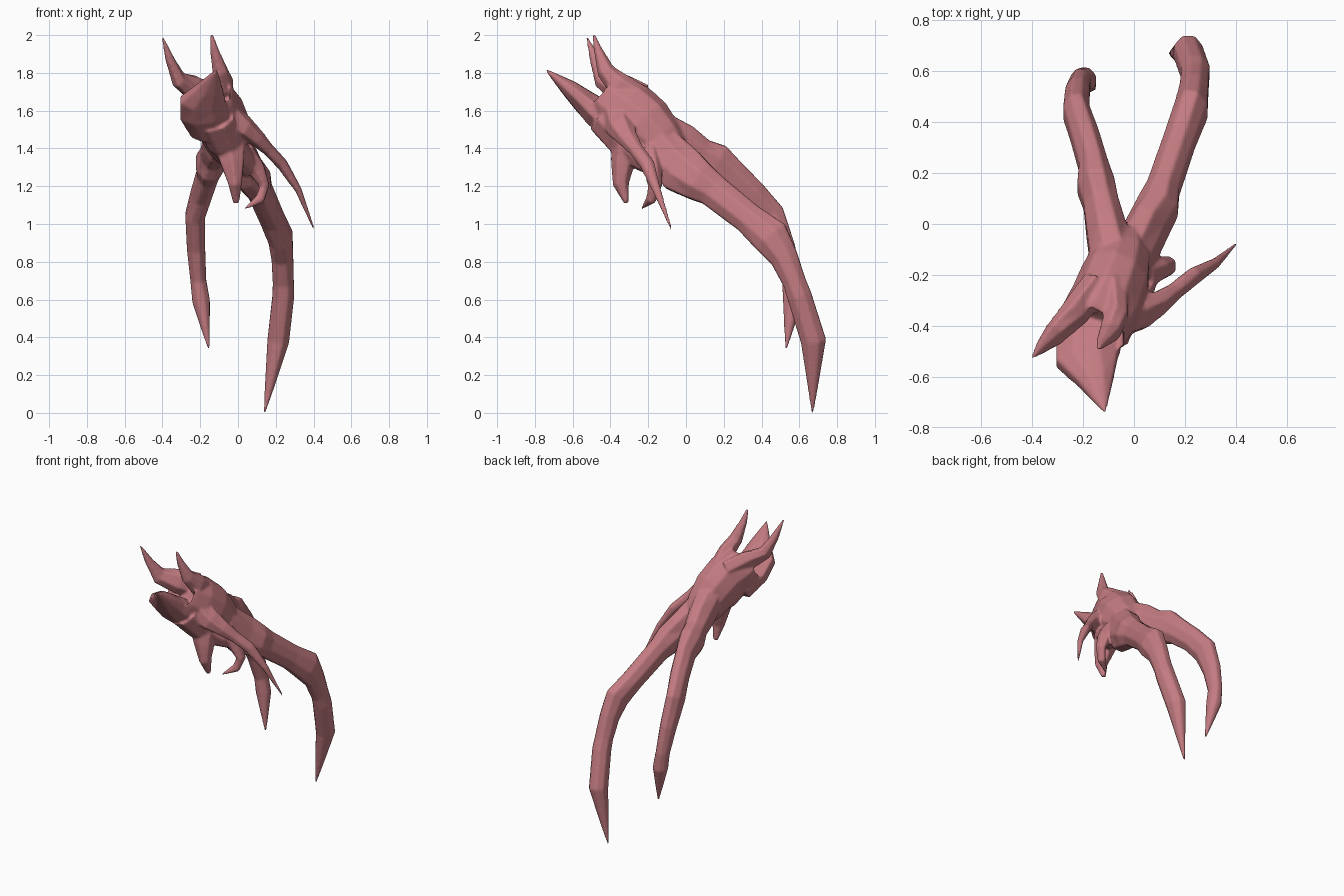
import bpy, bmesh, math
from mathutils import Vector

flesh = bpy.data.materials.new("dusky pink flesh")
flesh.diffuse_color = (0.55, 0.2, 0.22, 1)
parts = []


def limb(name, nodes, sides=8, cavity=0):
    """Loft elliptical rings along nodes of (x, y, z, half width, half depth)."""
    bm = bmesh.new()
    pts = [Vector(n[:3]) for n in nodes]
    rings = []
    for i, n in enumerate(nodes):
        tangent = (pts[min(i + 1, len(pts) - 1)] - pts[max(i - 1, 0)]).normalized()
        side = Vector((1, 0, 0))
        side = (side - tangent * side.dot(tangent)).normalized()
        up = tangent.cross(side)
        ring = []
        for k in range(sides):
            a = 2 * math.pi * (k + 0.5) / sides
            ring.append(bm.verts.new(pts[i] + side * math.cos(a) * n[3] + up * math.sin(a) * n[4]))
        rings.append(ring)
    for a, b in zip(rings, rings[1:]):
        for k in range(sides):
            j = (k + 1) % sides
            bm.faces.new((a[k], a[j], b[j], b[k]))
    bm.faces.new(rings[0][::-1])
    cap = bm.faces.new(rings[-1])
    bmesh.ops.recalc_face_normals(bm, faces=bm.faces)
    if cavity:
        # hollow mouth at the end of the body
        bmesh.ops.inset_region(bm, faces=[cap], thickness=0.025)
        bmesh.ops.translate(bm, verts=cap.verts, vec=-tangent * cavity)
    me = bpy.data.meshes.new(name)
    bm.to_mesh(me)
    bm.free()
    me.materials.append(flesh)
    ob = bpy.data.objects.new(name, me)
    bpy.context.collection.objects.link(ob)
    parts.append(ob)


# torso rising forward to an open mouth
limb("body", [
    (-0.04, -0.06, 1.38, .085, .10), (-0.05, -0.13, 1.43, .12, .14),
    (-0.075, -0.22, 1.515, .14, .17), (-0.11, -0.31, 1.59, .145, .175),
    (-0.155, -0.39, 1.645, .145, .155), (-0.17, -0.42, 1.67, .14, .135)], 10, 0.07)

# two long hanging legs with knobbly joints
limb("long_leg", [
    (-0.02, -0.16, 1.43, .09, .12), (0.05, -0.02, 1.285, .085, .14),
    (0.095, 0.07, 1.225, .088, .115), (0.115, 0.14, 1.18, .07, .095),
    (0.18, 0.33, 1.03, .068, .088),
    (0.225, 0.45, 0.93, .07, .108), (0.235, 0.52, 0.82, .062, .08),
    (0.24, 0.575, 0.69, .06, .066), (0.24, 0.60, 0.62, .062, .07),
    (0.213, 0.675, 0.38, .062, .072),
    (0.175, 0.672, 0.18, .033, .036), (0.14, 0.67, 0.0, .006, .006)])
limb("short_leg", [
    (-0.08, -0.15, 1.50, .10, .11), (-0.11, -0.02, 1.42, .085, .12),
    (-0.13, 0.08, 1.365, .075, .095), (-0.15, 0.15, 1.32, .08, .12),
    (-0.16, 0.23, 1.265, .062, .095), (-0.195, 0.35, 1.155, .06, .085),
    (-0.227, 0.44, 1.045, .056, .09), (-0.222, 0.515, 0.87, .052, .07),
    (-0.21, 0.56, 0.70, .045, .055),
    (-0.195, 0.565, 0.59, .05, .055), (-0.155, 0.53, 0.34, .006, .006)])

# broad pointed lip below the mouth
limb("lower_beak", [
    (-0.14, -0.36, 1.50, .12, .09), (-0.18, -0.47, 1.59, .138, .085),
    (-0.185, -0.535, 1.645, .132, .07), (-0.15, -0.615, 1.715, .078, .05),
    (-0.115, -0.74, 1.815, .006, .006)])
# two horns rising as ridges along the sides of the mouth
limb("left_horn", [
    (-0.15, -0.24, 1.66, .06, .09), (-0.23, -0.345, 1.715, .058, .085),
    (-0.315, -0.435, 1.765, .042, .06), (-0.36, -0.48, 1.87, .027, .032),
    (-0.40, -0.525, 1.99, .006, .006)], 6)
limb("right_horn", [
    (-0.08, -0.25, 1.66, .06, .08), (-0.07, -0.36, 1.74, .052, .07),
    (-0.095, -0.425, 1.81, .045, .05), (-0.125, -0.465, 1.92, .026, .025),
    (-0.14, -0.49, 2.005, .009, .008)], 6)

# slender side arm
limb("side_arm", [
    (-0.05, -0.36, 1.56, .09, .09), (0.03, -0.345, 1.51, .065, .08),
    (0.10, -0.31, 1.455, .045, .058), (0.16, -0.265, 1.395, .033, .042),
    (0.235, -0.205, 1.315, .032, .042),
    (0.32, -0.155, 1.18, .02, .025), (0.403, -0.077, 0.97, .006, .006)], 6)

# belly lobe and the two hooked claws below it
limb("belly", [
    (-0.12, -0.42, 1.56, .11, .11), (-0.07, -0.33, 1.44, .10, .095),
    (0.02, -0.23, 1.34, .075, .065), (0.07, -0.16, 1.28, .045, .035)])
limb("front_claw", [
    (-0.05, -0.31, 1.44, .10, .09), (-0.03, -0.335, 1.32, .07, .065),
    (-0.015, -0.345, 1.21, .04, .045), (-0.01, -0.315, 1.11, .018, .014)], 6)
limb("rear_claw", [
    (0.03, -0.20, 1.38, .065, .07), (0.10, -0.175, 1.29, .05, .05),
    (0.14, -0.165, 1.20, .03, .04), (0.115, -0.185, 1.13, .03, .03),
    (0.035, -0.235, 1.08, .006, .006)], 6)

# fuse every part into one continuous skin
bpy.ops.object.select_all(action='DESELECT')
for ob in parts:
    ob.select_set(True)
skin = parts[0]
bpy.context.view_layer.objects.active = skin
bpy.ops.object.join()
skin.name = "clawed_creature_skin"
fuse = skin.modifiers.new("fuse", 'REMESH')
fuse.mode = 'VOXEL'
fuse.voxel_size = 0.008
fuse.use_smooth_shade = True
blend = skin.modifiers.new("blend", 'SMOOTH')
blend.factor = 0.5
blend.iterations = 6
bpy.ops.object.convert(target='MESH')
